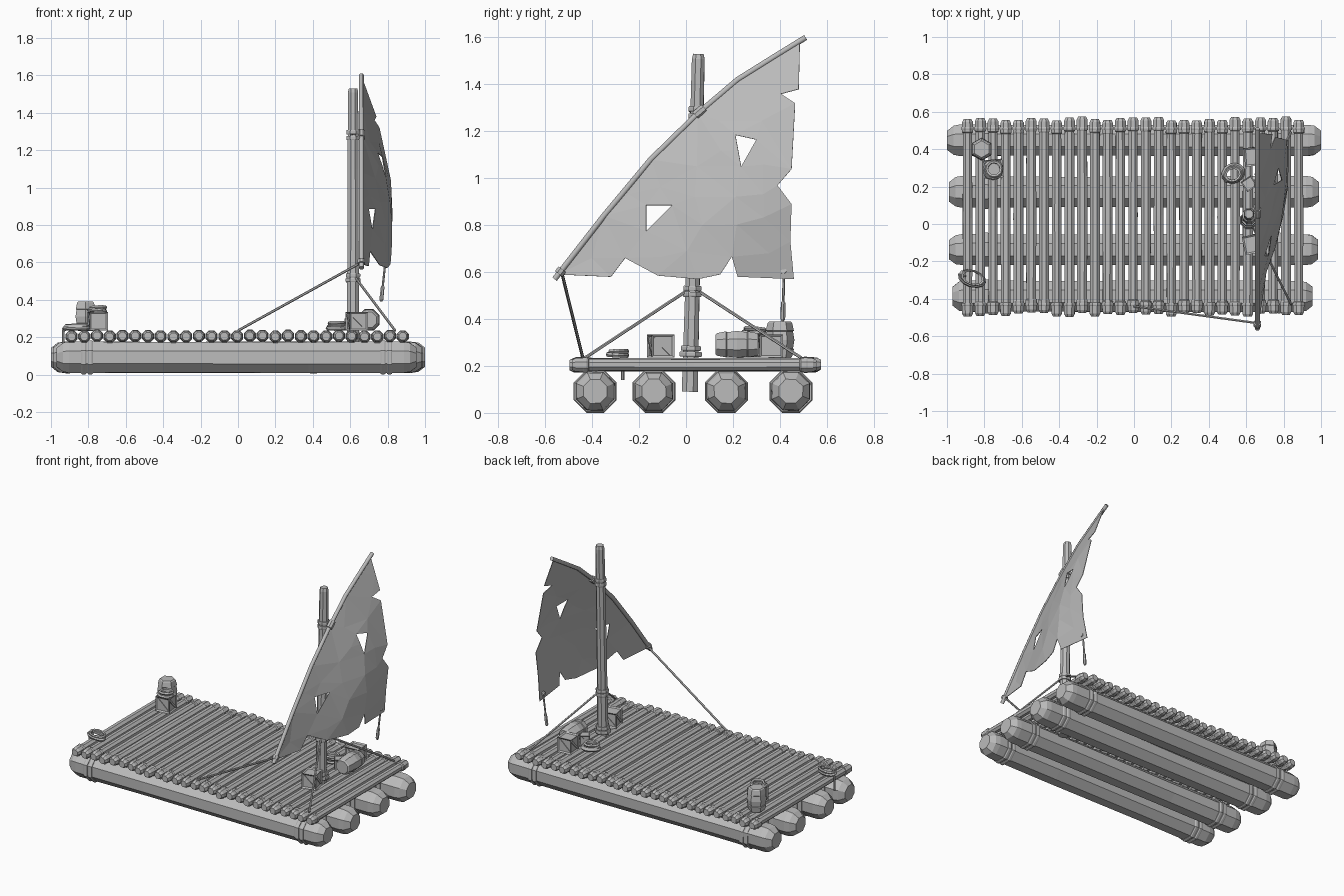
import bpy, bmesh, math, random
from math import sin, cos, pi
from mathutils import Vector, Matrix
from mathutils.geometry import delaunay_2d_cdt

random.seed(4)
if "Cube" in bpy.data.objects:
    bpy.data.objects.remove(bpy.data.objects["Cube"])

grey = bpy.data.materials.new("weathered grey")
grey.use_nodes = True
grey.diffuse_color = (0.5, 0.5, 0.5, 1)
grey.node_tree.nodes["Principled BSDF"].inputs["Base Color"].default_value = (0.5, 0.5, 0.5, 1)


def finish(name, bm):
    """Turn a bmesh into a named flat-shaded object."""
    mesh = bpy.data.meshes.new(name)
    bm.to_mesh(mesh)
    bm.free()
    mesh.materials.append(grey)
    obj = bpy.data.objects.new(name, mesh)
    bpy.context.collection.objects.link(obj)
    return obj


def lathe(name, start, end, profile, sides=8, wobble=0.0):
    """Round body from start to end; profile is (fraction along, radius)."""
    start, end = Vector(start), Vector(end)
    axis = end - start
    turn = axis.to_track_quat("Z", "Y")
    bm = bmesh.new()
    rings = []
    for t, r in profile:
        ring = []
        for i in range(sides):
            a = 2 * pi * (i + 0.5) / sides
            rr = r * (1 + random.uniform(-wobble, wobble))
            ring.append(bm.verts.new(start + axis * t + turn @ Vector((rr * cos(a), rr * sin(a), 0))))
        rings.append(ring)
    for low, high in zip(rings, rings[1:]):
        for i in range(sides):
            j = (i + 1) % sides
            bm.faces.new((low[i], low[j], high[j], high[i]))
    bm.faces.new(rings[0][::-1])
    bm.faces.new(rings[-1])
    return finish(name, bm)


def rope(name, start, end, r=0.007):
    return lathe(name, start, end, [(0, r), (1, r)], 6)


def band(name, centre, axis, r, width=0.028, sides=8):
    """Short rope lashing around a log or pole."""
    c, half = Vector(centre), Vector(axis).normalized() * width / 2
    return lathe(name, c - half, c + half, [(0, r * 0.95), (0.25, r), (0.75, r), (1, r * 0.95)], sides)


def coil(name, x, y, z, r, loops, squash=1.0, angle=0.0):
    """Loose stack of rope loops."""
    for i in range(loops):
        bpy.ops.mesh.primitive_torus_add(
            major_segments=12, minor_segments=5, major_radius=r * (1 - 0.12 * i), minor_radius=0.010,
            location=(x + random.uniform(-.008, .008), y + random.uniform(-.008, .008), z + 0.014 * i),
            rotation=(random.uniform(-.1, .1), random.uniform(-.1, .1), angle))
        obj = bpy.context.object
        obj.name = f"{name}_{i + 1}"
        obj.scale = (1, squash, 1)
        obj.data.materials.append(grey)


def crate(name, x, y, size, angle):
    """Box with recessed panels and a diagonal brace on each side."""
    bm = bmesh.new()
    bmesh.ops.create_cube(bm, size=size)
    bmesh.ops.inset_individual(bm, faces=bm.faces[:], thickness=size * 0.13, depth=-size * 0.07)
    for k in range(4):
        brace = (Matrix.Rotation(k * pi / 2, 4, "Z") @ Matrix.Translation((0, -size * 0.45, 0))
                 @ Matrix.Rotation(pi / 4, 4, "Y") @ Matrix.Diagonal((size * 1.02, size * 0.06, size * 0.13, 1)))
        bmesh.ops.create_cube(bm, size=1, matrix=brace)
    obj = finish(name, bm)
    obj.location = (x, y, 0.235 + size / 2)
    obj.rotation_euler.z = angle
    return obj


# Four floating logs with lashings near both ends
floats = [(-0.387, -0.97, 0.955), (-0.137, -0.99, 0.985), (0.172, -0.99, 0.99), (0.447, -1.0, 1.0)]
for n, (y, x0, x1) in enumerate(floats, 1):
    body = [(0, 0.055), (0.018, 0.084), (0.035, 0.09), (0.3, 0.088), (0.7, 0.09),
            (0.965, 0.09), (0.982, 0.084), (1, 0.055)]
    lathe(f"float_log_{n}", (x0, y, 0.092), (x1, y, 0.092), body, 8, 0.025)
    for x in (-0.825, -0.79, 0.775, 0.81):
        band(f"float_lashing_{n}", (x, y, 0.092), (1, 0, 0), 0.099)

# Deck of thin cross logs with thicker bound ends
for n in range(27):
    x = -0.89 + n * 0.0681
    r = random.uniform(0.025, 0.029)
    y0, y1 = -0.485 + random.uniform(-.012, .012), 0.563 + random.uniform(-.012, .012)
    z = 0.205 + random.uniform(-.003, .003)
    body = [(0, 0.022), (0.015, 0.031), (0.065, 0.032), (0.07, r), (0.5, r * 1.04),
            (0.93, r), (0.935, 0.032), (0.985, 0.031), (1, 0.022)]
    lathe(f"deck_log_{n + 1}", (x, y0, z), (x, y1, z), body, 8, 0.03)
    for y in (-0.43, 0.51):
        band("deck_lashing", (x, y, z), (0, 1, 0), 0.035, 0.016)

# Mast, leaning slightly, with rope wraps
foot, top = Vector((0.615, 0.016, 0.09)), Vector((0.615, 0.053, 1.53))
mast = lathe("mast", foot, top, [(0, 0.037), (0.3, 0.033), (0.7, 0.031), (0.985, 0.029), (1, 0.024)], 8, 0.03)
for z, r in ((0.25, .052), (0.275, .046), (0.505, .043), (0.53, .042), (1.265, .039), (1.295, .039)):
    band("mast_wrap", foot.lerp(top, (z - 0.09) / 1.44), top - foot, r, 0.022)

# Curved yard carrying the sail
YARD = [(-0.56, 0.57), (-0.35, 0.84), (-0.15, 1.08), (0.05, 1.275), (0.22, 1.42), (0.38, 1.52), (0.51, 1.60)]
curve = bpy.data.curves.new("yard", "CURVE")
curve.dimensions = "3D"
curve.bevel_depth, curve.bevel_resolution = 0.014, 1
curve.use_fill_caps = True
line = curve.splines.new("POLY")
line.points.add(len(YARD) - 1)
for p, (y, z) in zip(line.points, YARD):
    p.co = (0.66, y, z, 1)
curve.materials.append(grey)
bpy.context.collection.objects.link(bpy.data.objects.new("yard", curve))
band("yard_lashing", (0.66, -0.535, 0.602), (0, 0.21, 0.27), 0.022, 0.025)
band("yard_lashing", (0.66, 0.06, 1.283), (0, 0.2, 0.17), 0.022, 0.05)
rope("yard_tie", (0.60, 0.02, 1.29), (0.67, 0.07, 1.28), 0.012)


def yard_height(y):
    for (ya, za), (yb, zb) in zip(YARD, YARD[1:]):
        if y <= yb:
            return za + (zb - za) * (y - ya) / (yb - ya)
    return YARD[-1][1]


def sail_x(y, z):
    """Billow of the cloth, growing away from the yard."""
    drop = max(0.0, yard_height(y) - z)
    spread = min(1.0, max(0.0, (y + 0.56) / 0.72))
    return 0.665 + 0.16 * spread * sin(pi * min(drop / 1.3, 0.72))


# Torn sail: ragged outline, two holes, faceted cloth
torn = [(0.485, 1.58), (0.48, 1.38), (0.405, 1.36), (0.465, 1.32), (0.45, 1.04), (0.39, 0.97),
        (0.45, 0.89), (0.445, 0.73), (0.46, 0.57), (0.22, 0.58), (0.195, 0.665), (0.145, 0.59),
        (0.05, 0.57), (-0.12, 0.585), (-0.26, 0.66), (-0.32, 0.58), (-0.545, 0.59)]
loops = [YARD[1:-1] + torn,
         [(-0.17, 0.885), (-0.06, 0.885), (-0.17, 0.775)],
         [(0.21, 1.185), (0.30, 1.165), (0.235, 1.05), (0.222, 1.12)]]


def on_cloth(y, z):
    inside = False
    for loop in loops:
        for (ya, za), (yb, zb) in zip(loop, loop[1:] + loop[:1]):
            if (za > z) != (zb > z) and y < ya + (yb - ya) * (z - za) / (zb - za):
                inside = not inside
    return inside


points, edges = [], []
for loop in loops:
    base = len(points)
    points += [Vector(p) for p in loop]
    edges += [(base + i, base + (i + 1) % len(loop)) for i in range(len(loop))]
for i in range(7):
    for j in range(7):
        y = -0.42 + 0.15 * i + random.uniform(-.04, .04)
        z = 0.67 + 0.14 * j + random.uniform(-.04, .04)
        if on_cloth(y, z) and min((Vector((y, z)) - p).length for p in points) > 0.06:
            points.append(Vector((y, z)))
verts, _, tris, *_ = delaunay_2d_cdt(points, edges, [], 0, 1e-5)
bm = bmesh.new()
cloth = [bm.verts.new((sail_x(*v), v[0], v[1])) for v in verts]
for tri in tris:
    mid = sum((verts[i] for i in tri), Vector((0, 0))) / 3
    if on_cloth(*mid):
        bm.faces.new([cloth[i] for i in tri])
for v in [v for v in bm.verts if not v.link_faces]:
    bm.verts.remove(v)
sail = finish("sail", bm)
thick = sail.modifiers.new("cloth thickness", "SOLIDIFY")
thick.thickness = 0.004

# Stays, sheet and the loose rope at the sail corner
rope("yard_sheet", (0.66, -0.53, 0.60), (0.0, -0.44, 0.235))
rope("front_stay", (0.63, -0.005, 0.515), (0.84, -0.43, 0.235))
rope("back_stay", (0.63, 0.06, 0.515), (0.84, 0.49, 0.235))
corner = sail_x(0.415, 0.605)
band("sail_eyelet", (corner, 0.415, 0.605), (1, 0, 0.2), 0.014, 0.02)
lathe("corner_rope", (corner, 0.418, 0.605), (0.765, 0.412, 0.39),
      [(0, .006), (0.6, .006), (0.63, .010), (0.95, .011), (1, .005)], 6)

# Cargo around the mast
crate("front_crate", 0.635, -0.108, 0.10, 0.2)
crate("back_crate", 0.64, 0.36, 0.10, 0.08)
crate("small_crate", 0.615, 0.215, 0.065, 0.6)
keg = [(0, .045), (0.04, .052), (0.25, .060), (0.27, .056), (0.5, .062), (0.73, .056), (0.75, .060), (0.96, .052), (1, .045)]
lathe("lying_barrel", (0.70, 0.125, 0.292), (0.70, 0.31, 0.292), keg, 8)
coil("mast_coil", 0.53, 0.27, 0.247, 0.055, 3, 0.85, 0.4)

# Cargo at the far end
lathe("standing_barrel", (-0.815, 0.40, 0.232), (-0.815, 0.40, 0.39), keg, 6)
crate("end_crate", -0.75, 0.295, 0.10, 0.1)
coil("crate_coil", -0.75, 0.295, 0.343, 0.045, 2)
coil("end_coil", -0.86, -0.29, 0.247, 0.068, 2, 0.6, -0.3)
rope("loose_rope", (-0.90, -0.28, 0.25), (-0.935, -0.27, 0.235))
rope("loose_rope_end", (-0.935, -0.27, 0.24), (-0.935, -0.27, 0.14))
